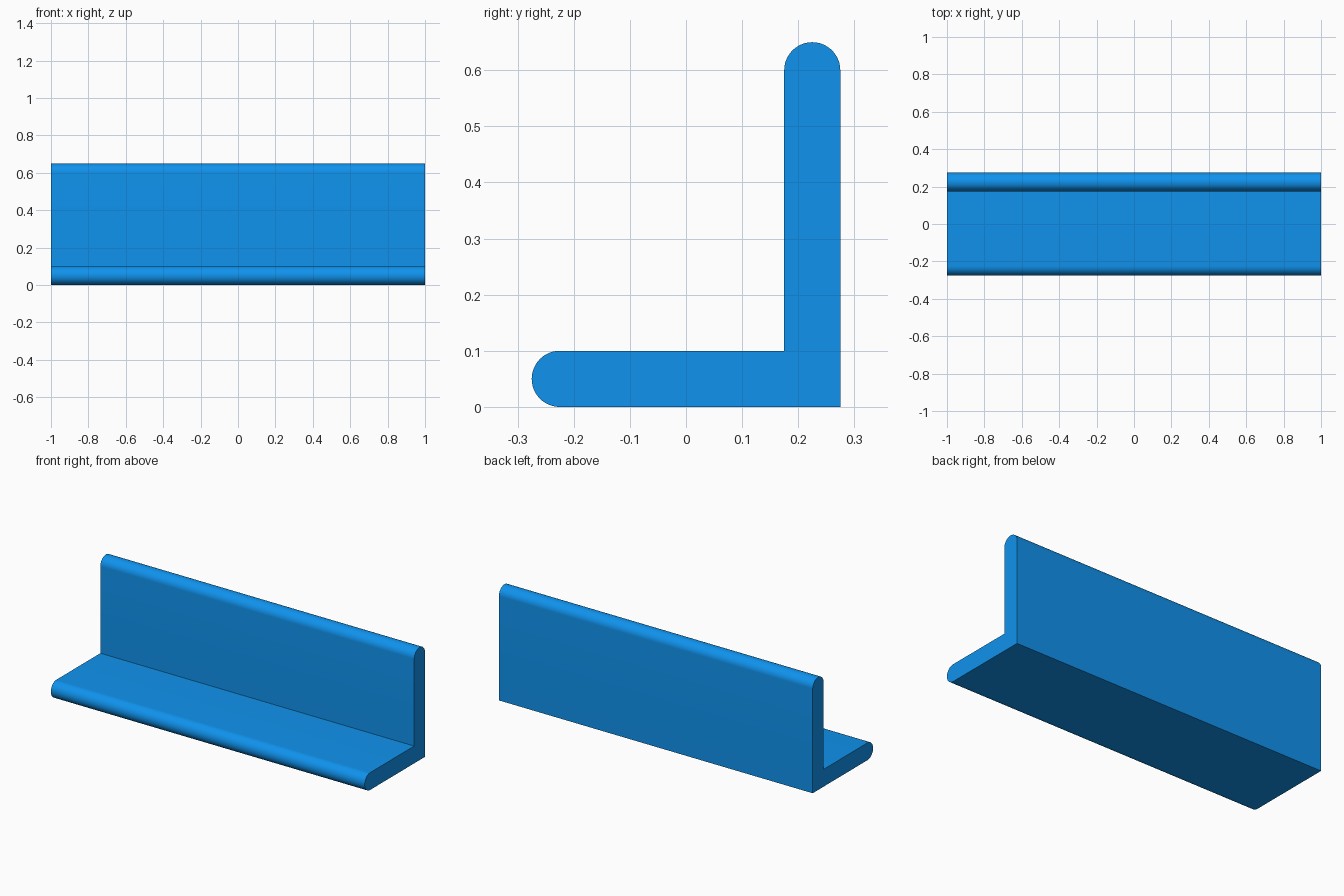
import bpy, bmesh
from math import sin, cos, pi

if "Cube" in bpy.data.objects:
    bpy.data.objects.remove(bpy.data.objects["Cube"])

LENGTH, R, STEPS = 2.0, 0.05, 24


def half_round(cy, cz, start):
    """Counter-clockwise half circle in the YZ plane."""
    return [(cy + R * cos(start + pi * i / STEPS), cz + R * sin(start + pi * i / STEPS))
            for i in range(STEPS + 1)]


# L cross-section: outer corner, rounded top, inner corner, rounded front lip
profile = [(0.275, 0.0)]
profile += half_round(0.225, 0.60, 0.0)
profile += [(0.175, 0.10)]
profile += half_round(-0.225, 0.05, pi / 2)

# Extrude the section along x
bm = bmesh.new()
end = bm.faces.new([bm.verts.new((-LENGTH / 2, y, z)) for y, z in profile])
side = bmesh.ops.extrude_face_region(bm, geom=[end], use_keep_orig=True)
verts = [g for g in side["geom"] if isinstance(g, bmesh.types.BMVert)]
bmesh.ops.translate(bm, verts=verts, vec=(LENGTH, 0, 0))
bmesh.ops.recalc_face_normals(bm, faces=bm.faces)
mesh = bpy.data.meshes.new("angle_bracket")
bm.to_mesh(mesh)
bm.free()

bracket = bpy.data.objects.new("angle_bracket", mesh)
bpy.context.collection.objects.link(bracket)

# Blue finish
blue = bpy.data.materials.new("blue")
blue.diffuse_color = (0.005, 0.29, 0.85, 1)
blue.use_nodes = True
blue.node_tree.nodes["Principled BSDF"].inputs["Base Color"].default_value = blue.diffuse_color
mesh.materials.append(blue)

# Smooth rounded edges, sharp corners
bpy.context.view_layer.objects.active = bracket
bracket.select_set(True)
bpy.ops.object.shade_smooth_by_angle(angle=pi / 6)
